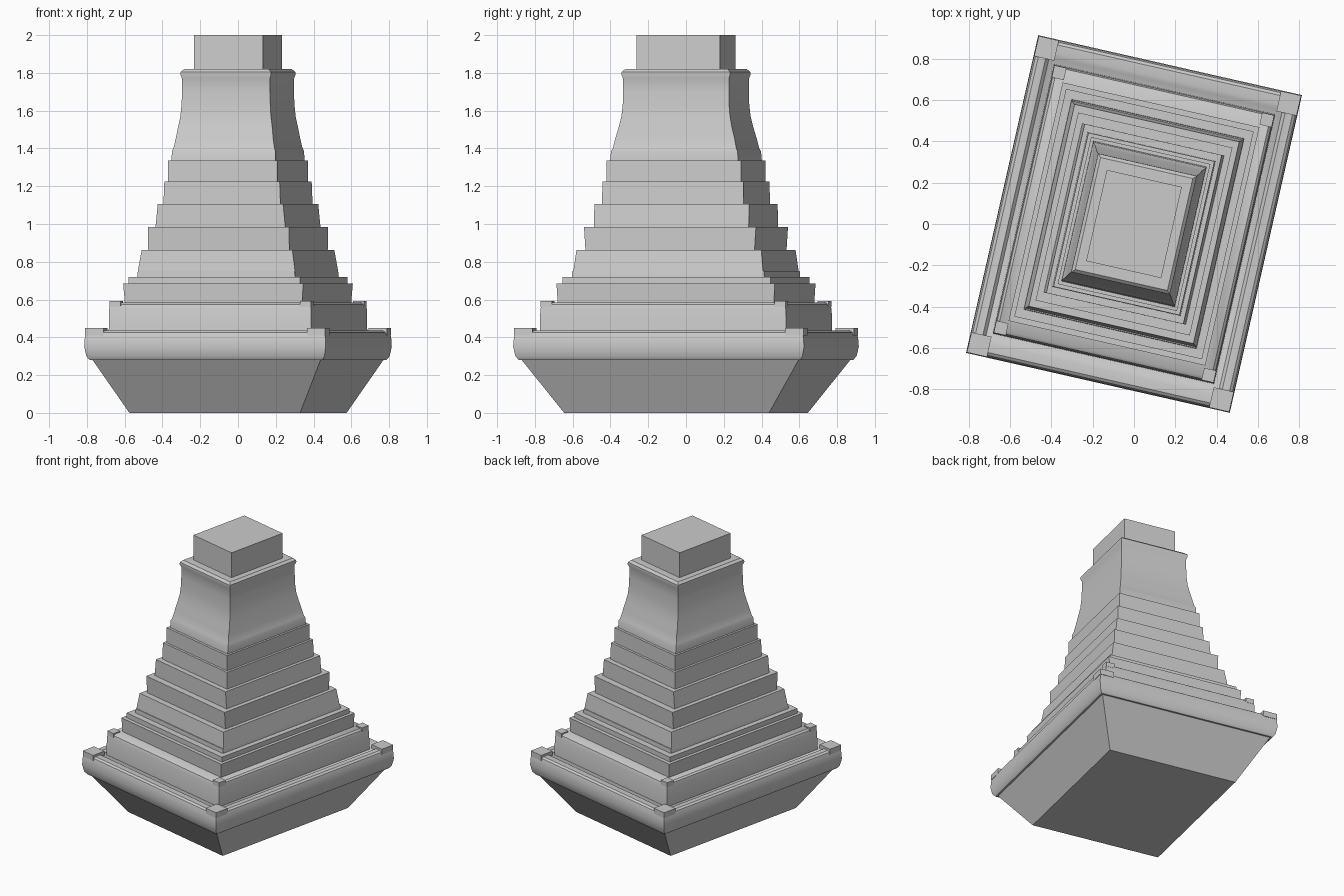
import bpy, bmesh, math
from mathutils import Matrix

if "Cube" in bpy.data.objects:
    bpy.data.objects.remove(bpy.data.objects["Cube"])

ANG = math.radians(-12.8)
C, S = math.cos(ANG), abs(math.sin(ANG))
ROT = Matrix.Rotation(ANG, 4, 'Z')


def half_sizes(x, y):
    """Half width and depth of the turned rectangle with silhouette x, y."""
    d = C * C - S * S
    return (C * x - S * y) / d, (C * y - S * x) / d


def finish(name, bm):
    bmesh.ops.transform(bm, matrix=ROT, verts=bm.verts)
    bmesh.ops.recalc_face_normals(bm, faces=bm.faces)
    me = bpy.data.meshes.new(name)
    bm.to_mesh(me)
    bm.free()
    ob = bpy.data.objects.new(name, me)
    bpy.context.collection.objects.link(ob)
    bpy.ops.object.select_all(action='DESELECT')
    ob.select_set(True)
    bpy.context.view_layer.objects.active = ob
    bpy.ops.object.shade_smooth_by_angle(angle=math.radians(35))
    return ob


def loft(name, rows):
    """Closed rectangular loft through rows of (z, x silhouette, y silhouette)."""
    bm = bmesh.new()
    rings = []
    for z, x, y in rows:
        a, b = half_sizes(x, y)
        rings.append([bm.verts.new((sx * a, sy * b, z))
                      for sx, sy in ((-1, -1), (1, -1), (1, 1), (-1, 1))])
    for lo, hi in zip(rings, rings[1:]):
        for i in range(4):
            j = (i + 1) % 4
            bm.faces.new((lo[i], lo[j], hi[j], hi[i]))
    bm.faces.new(rings[0][::-1])
    bm.faces.new(rings[-1])
    return finish(name, bm)


def corner_blocks(name, x, y, size, z0, z1):
    """Four raised blocks sitting on the corners of a ledge."""
    a, b = half_sizes(x, y)
    bm = bmesh.new()
    for sx in (-1, 1):
        for sy in (-1, 1):
            m = Matrix.Translation((sx * (a - size / 2), sy * (b - size / 2), (z0 + z1) / 2))
            bmesh.ops.create_cube(bm, size=1, matrix=m @ Matrix.Diagonal((size, size, z1 - z0, 1)))
    return finish(name, bm)


# Tapered foot
loft("foot", [(0, .575, .645), (.28, .77, .87)])

# Wide rounded slab with a stepped rim
loft("base_slab", [(.28, .785, .885), (.30, .803, .903), (.35, .814, .915), (.40, .811, .911),
                   (.425, .802, .902), (.435, .785, .885), (.435, .74, .835), (.42, .72, .81),
                   (.42, .60, .68)])
corner_blocks("base_corners", .81, .911, .10, .41, .45)

# Second slab
loft("second_slab", [(.41, .685, .775), (.55, .682, .771), (.575, .675, .762),
                     (.585, .66, .745), (.585, .55, .62)])
corner_blocks("second_corners", .68, .769, .06, .56, .593)

# Diminishing steps: bottom z, top z, silhouette at bottom and top
steps = [(.57, .685, (.598, .678), (.608, .686)),
         (.68, .72, (.58, .655), (.58, .655)),
         (.71, .75, (.535, .605), (.53, .602)),
         (.74, .862, (.532, .598), (.51, .58)),
         (.855, .985, (.475, .532), (.477, .54)),
         (.98, 1.105, (.437, .488), (.425, .485)),
         (1.10, 1.225, (.395, .445), (.39, .442)),
         (1.22, 1.335, (.37, .422), (.37, .422))]
for n, (z0, z1, low, high) in enumerate(steps, 1):
    loft(f"step_{n}", [(z0, *low), (z1, *high)])

# Curved shaft with a small lip
loft("shaft", [(1.33, .352, .402), (1.385, .35, .397), (1.40, .342, .388), (1.45, .33, .375),
               (1.51, .318, .357), (1.57, .305, .342), (1.63, .299, .335), (1.70, .296, .333),
               (1.77, .296, .333), (1.79, .305, .342), (1.805, .304, .341), (1.82, .285, .322),
               (1.82, .23, .26)])

# Top block
loft("top_block", [(1.80, .232, .262), (2.0, .232, .262)])
